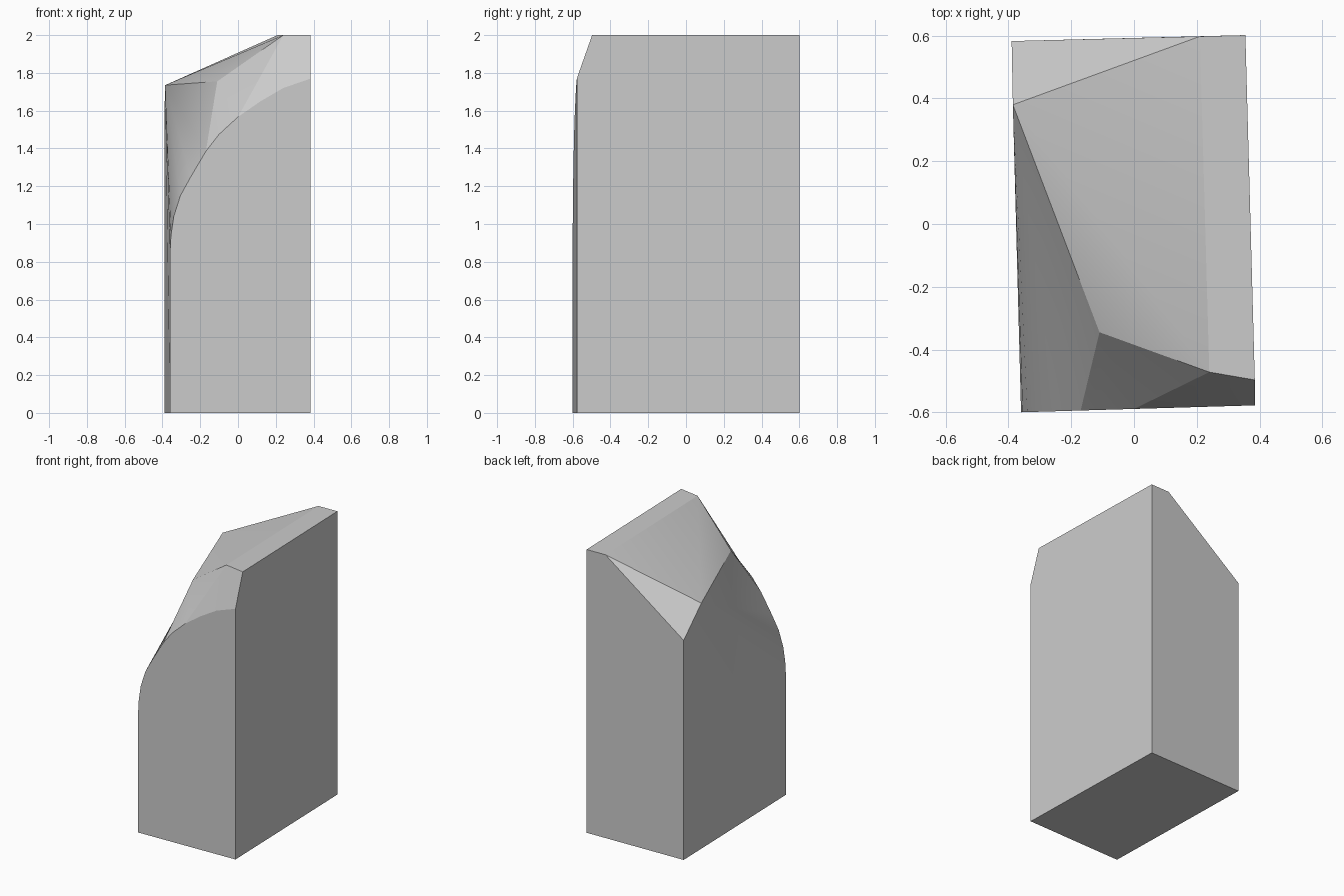
import bpy
import bmesh
import math

cube = bpy.data.objects.get("Cube")
if cube:
    bpy.data.objects.remove(cube, do_unlink=True)

# Single stone colour
stone = bpy.data.materials.new("light_grey")
stone.use_nodes = True
grey = (0.6, 0.6, 0.6, 1.0)
stone.diffuse_color = grey
stone.node_tree.nodes["Principled BSDF"].inputs["Base Color"].default_value = grey

bm = bmesh.new()


def point(x, y, z):
    return bm.verts.new((x, y, z))


def face(*verts):
    return bm.faces.new(verts)


def fan(apex, rim):
    for a, b in zip(rim, rim[1:]):
        face(apex, a, b)


# Base corners
front_left = point(-0.36, -0.60, 0)
front_right = point(0.385, -0.578, 0)
back_right = point(0.355, 0.602, 0)
back_left = point(-0.39, 0.583, 0)

# Curved upper edge of the front wall
profile = [(-0.36, 0.85), (-0.355, 0.94), (-0.34, 1.04), (-0.305, 1.15),
           (-0.25, 1.25), (-0.17, 1.385), (-0.10, 1.475), (0.0, 1.567),
           (0.12, 1.65), (0.24, 1.72), (0.385, 1.77)]
arch = [point(x, -0.60 + 0.022 * (x + 0.36) / 0.745, z) for x, z in profile]

# Crown points
crown_back = point(0.355, 0.602, 2)
crown_back_inner = point(0.21, 0.598, 2)
crown_front = point(0.385, -0.497, 2)
crown_front_inner = point(0.24, -0.472, 2)
shoulder = point(-0.386, 0.38, 1.735)
shoulder_back = point(-0.39, 0.583, 1.55)
peak = point(-0.11, -0.345, 1.755)

# Walls and base
face(front_left, front_right, *reversed(arch))
face(front_right, back_right, crown_back, crown_front, arch[-1])
face(back_right, back_left, shoulder_back, crown_back_inner, crown_back)
face(back_left, front_left, arch[0], shoulder, shoulder_back)
face(front_left, back_left, back_right, front_right)

# Roof facets
face(crown_back, crown_back_inner, crown_front_inner, crown_front)
face(crown_back_inner, shoulder, crown_front_inner)
face(crown_back_inner, shoulder_back, shoulder)
face(shoulder, peak, crown_front_inner)
face(shoulder, arch[5], peak)
face(peak, arch[7], crown_front_inner)
face(crown_front_inner, arch[9], arch[10], crown_front)

# Curved surfaces down to the front edge
fan(shoulder, arch[:6])
fan(peak, arch[5:8])
fan(crown_front_inner, arch[7:10])

bmesh.ops.recalc_face_normals(bm, faces=bm.faces[:])
mesh = bpy.data.meshes.new("cut_block")
bm.to_mesh(mesh)
bm.free()
mesh.materials.append(stone)

block = bpy.data.objects.new("cut_block", mesh)
bpy.context.collection.objects.link(block)
bpy.ops.object.select_all(action="DESELECT")
block.select_set(True)
bpy.context.view_layer.objects.active = block
bpy.ops.object.shade_smooth_by_angle(angle=math.radians(20))
